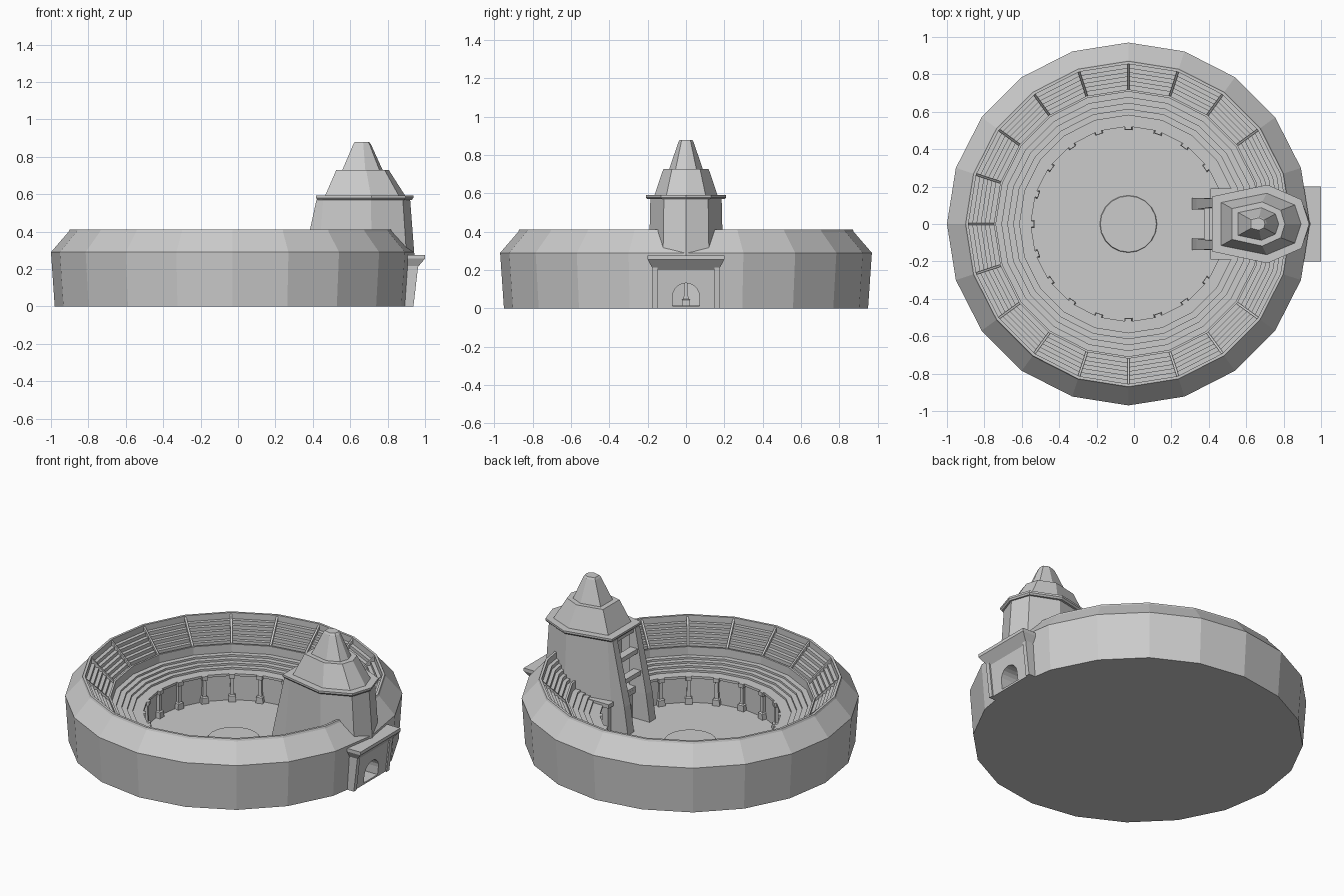
import bpy, math
from math import sin, cos, pi

if "Cube" in bpy.data.objects:
    bpy.data.objects.remove(bpy.data.objects["Cube"])

CX = -0.03      # bowl centre
SIDES = 20


def mesh_obj(name, verts, faces):
    me = bpy.data.meshes.new(name)
    me.from_pydata(verts, [], faces)
    me.validate()
    ob = bpy.data.objects.new(name, me)
    bpy.context.collection.objects.link(ob)
    return ob


def loft(name, rings):
    """Skin a stack of counter-clockwise rings and cap both ends."""
    n = len(rings[0])
    verts = [p for r in rings for p in r]
    faces = [tuple(reversed(range(n))), tuple(range(len(verts) - n, len(verts)))]
    for k in range(len(rings) - 1):
        for i in range(n):
            j = (i + 1) % n
            faces.append((k * n + i, k * n + j, (k + 1) * n + j, (k + 1) * n + i))
    return mesh_obj(name, verts, faces)


def rect(x0, x1, y0, y1, z):
    return [(x0, y0, z), (x1, y0, z), (x1, y1, z), (x0, y1, z)]


def box(name, x0, x1, y0, y1, z0, z1):
    return loft(name, [rect(x0, x1, y0, y1, z0), rect(x0, x1, y0, y1, z1)])


def hept(x0, x1, hy, z):
    """Tower outline: flat towards the arena, pointed outwards."""
    shape = [(0, -.7), (.57, -1), (.92, -.62), (1, 0), (.92, .62), (.57, 1), (0, .7)]
    return [(x0 + (x1 - x0) * u, hy * v, z) for u, v in shape]


def lathe(name, profile):
    rings = [[(CX + r * cos(2 * pi * i / SIDES), r * sin(2 * pi * i / SIDES), z)
              for i in range(SIDES)] for r, z in profile]
    return loft(name, rings)


def steps(r0, z0, r1, z1, n):
    """Stair profile descending from (r0, z0) to (r1, z1)."""
    pts = []
    dr, dz = (r1 - r0) / n, (z1 - z0) / n
    for i in range(n):
        pts.append((r0 + dr * i, z0 + dz * (i + 1)))
        pts.append((r0 + dr * (i + 1), z0 + dz * (i + 1)))
    return pts


def cut(ob, cutter):
    m = ob.modifiers.new("cut", 'BOOLEAN')
    m.operation, m.solver, m.object = 'DIFFERENCE', 'EXACT', cutter
    bpy.context.view_layer.objects.active = ob
    bpy.ops.object.modifier_apply(modifier=m.name)


# Bowl: outer wall, sloped shoulder, rim, two tiers of seats, inner wall, floor
profile = [(.95, 0), (.97, .29), (.875, .40), (.87, .412), (.855, .412)]
profile += steps(.855, .395, .72, .265, 6)
profile += [(.72, .28), (.708, .28)]
profile += steps(.708, .24, .55, .18, 5)
profile += [(.522, .18), (.522, .165), (.535, .16), (.535, .008)]
bowl = lathe("arena_bowl", profile)

# Shallow disc in the middle of the floor
lathe("floor_disc", [(.155, .004), (.15, .014)])

# Pillars round the inner wall and aisle ribs through the upper seats
for i in range(SIDES):
    a = 2 * pi * i / SIDES
    if 2 <= i <= SIDES - 2:
        parts = [(-.022, .02, .022, 0), (-.022, .02, .020, .04),
                 (-.012, .02, .012, .045), (-.010, .02, .010, .145),
                 (-.02, .02, .017, .15), (-.02, .02, .017, .175)]
        p = loft("pillar", [rect(x0, x1, -h, h, z) for x0, x1, h, z in parts])
        p.location = (CX + .525 * cos(a), .525 * sin(a), .005)
        p.rotation_euler.z = a
        line = [(.718, .26), (.86, .38), (.86, .408), (.718, .275)]
        rib = loft("aisle", [[(r, y, z) for r, z in line] for y in (.006, -.006)])
        rib.location.x = CX
        rib.rotation_euler.z = a

# Gate with flared lintel on the outer wall
gate = loft("gate", [rect(.82, .93, -.165, .165, 0),
                     rect(.82, .952, -.17, .17, .20),
                     rect(.82, 1.0, -.20, .20, .255),
                     rect(.82, 1.0, -.20, .20, .275)])
for s in (-1, 1):
    ys = sorted((s * .15, s * .178))
    loft("gate_jamb", [rect(.85, .938, *ys, 0), rect(.85, .963, *ys, .215)])

# Tower base and its platform
base = box("tower_base", .43, .90, -.17, .17, .004, .18)
box("tower_platform", .41, .70, -.19, .19, .17, .195)

# Arched tunnel through gate, wall and tower base
arch = [(-.07, .012), (.07, .012)]
arch += [(.07 * cos(pi * k / 10), .062 + .07 * sin(pi * k / 10)) for k in range(11)]
tunnel = loft("tunnel_cutter", [[(x, y, z) for y, z in arch] for x in (.38, 1.1)])
for ob in (bowl, gate, base):
    cut(ob, tunnel)
bpy.data.objects.remove(tunnel)

# Tower body, recessed on the arena side
body = loft("tower_body", [hept(.41, .95, .195, .185), hept(.432, .92, .186, .575)])
recess = box("recess_cutter", .36, .52, -.095, .095, .21, .545)
cut(body, recess)
bpy.data.objects.remove(recess)

# Eave and two-stage roof
loft("eave", [hept(.425, .93, .20, .57), hept(.417, .937, .21, .58),
              hept(.417, .937, .21, .592)])
loft("lower_roof", [hept(.465, .895, .165, .59), hept(.525, .807, .118, .728)])
loft("upper_roof", [hept(.556, .775, .088, .725), hept(.617, .71, .04, .868),
                    hept(.625, .70, .033, .88)])

# Sloping legs and cross bars on the arena side
for s in (-1, 1):
    low, high = sorted((s * .078, s * .14)), sorted((s * .09, s * .135))
    loft("tower_leg", [rect(.31, .43, *low, .005), rect(.335, .45, *low, .18),
                       rect(.42, .46, *high, .572)])
for z, x in ((.29, .375), (.42, .40)):
    box("cross_bar", x, x + .05, -.10, .10, z, z + .028)
